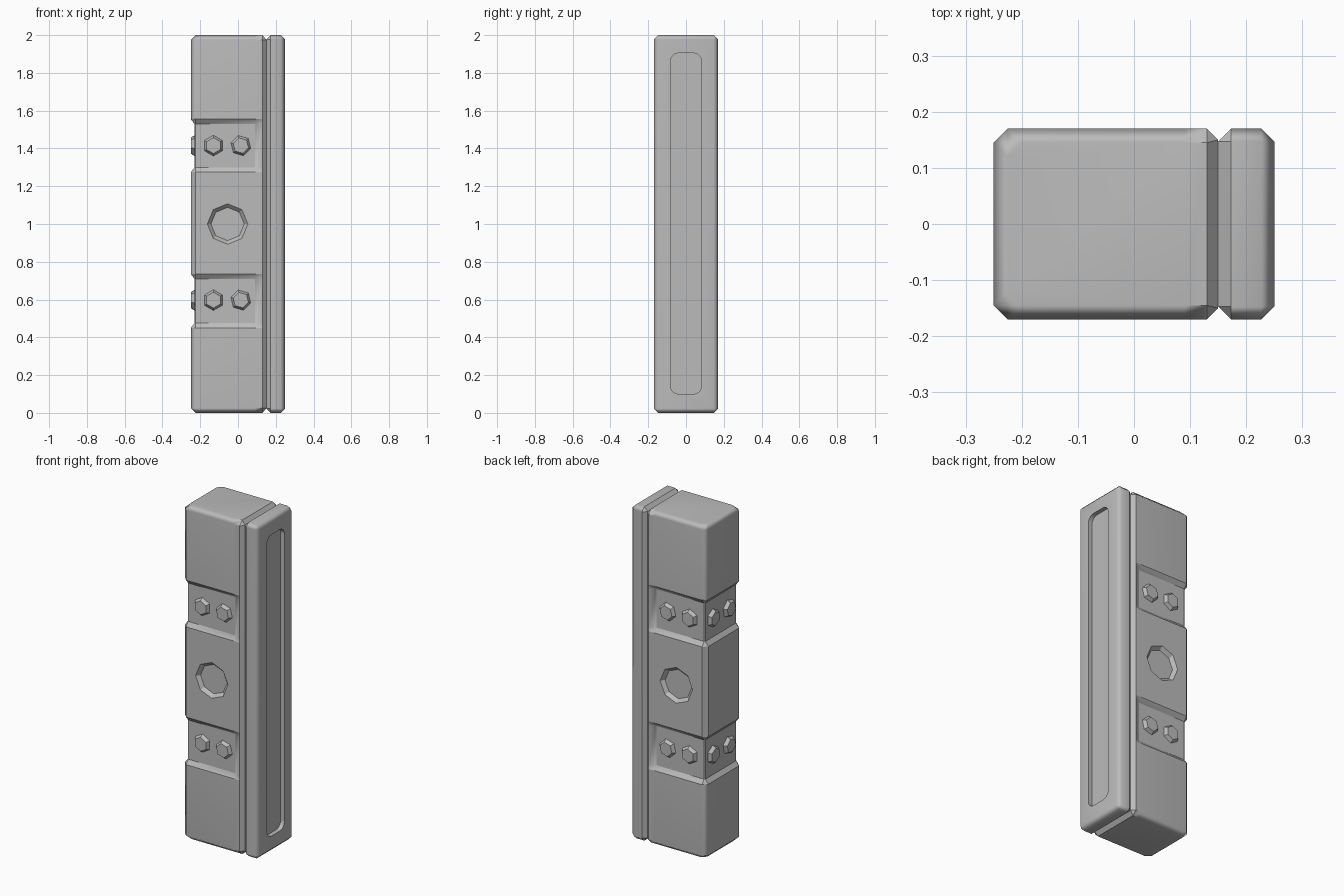
import bpy, bmesh, math
from mathutils import Vector, Matrix

cube = bpy.data.objects.get("Cube")
if cube:
    bpy.data.objects.remove(cube, do_unlink=True)

mat = bpy.data.materials.new("plain grey")
mat.use_nodes = True
GREY = (0.5, 0.5, 0.5, 1)
mat.diffuse_color = GREY
mat.node_tree.nodes["Principled BSDF"].inputs["Base Color"].default_value = GREY


def make(name, bm):
    bmesh.ops.recalc_face_normals(bm, faces=bm.faces)
    mesh = bpy.data.meshes.new(name)
    bm.to_mesh(mesh)
    bm.free()
    mesh.materials.append(mat)
    obj = bpy.data.objects.new(name, mesh)
    bpy.context.collection.objects.link(obj)
    return obj


def apply(obj, mod):
    bpy.context.view_layer.update()
    with bpy.context.temp_override(object=obj, active_object=obj, selected_objects=[obj]):
        bpy.ops.object.modifier_apply(modifier=mod.name)


def cut(obj, cutter):
    mod = obj.modifiers.new("cut", 'BOOLEAN')
    mod.operation = 'DIFFERENCE'
    mod.solver = 'EXACT'
    mod.object = cutter
    apply(obj, mod)
    bpy.data.objects.remove(cutter, do_unlink=True)


def shade(obj, is_sharp):
    """Smooth shading, with edges kept sharp by a rule on angle and midpoint."""
    bm = bmesh.new()
    bm.from_mesh(obj.data)
    for f in bm.faces:
        f.smooth = True
    for e in bm.edges:
        mid = (e.verts[0].co + e.verts[1].co) / 2
        e.smooth = not is_sharp(math.degrees(e.calc_face_angle(0)), mid)
    bm.to_mesh(obj.data)
    bm.free()
    mod = obj.modifiers.new("face weighting", 'WEIGHTED_NORMAL')
    mod.keep_sharp = True


def cone(name, sides, r1, r2, depth, base, direction, turn=0):
    """Tapered prism whose wide end r1 sits at base, pointing along direction."""
    bm = bmesh.new()
    bmesh.ops.create_cone(bm, cap_ends=True, segments=sides, radius1=r1, radius2=r2, depth=depth)
    rot = Vector(direction).to_track_quat('Z', 'Y').to_matrix().to_4x4()
    bm.transform(Matrix.Translation(base) @ rot @ Matrix.Rotation(turn, 4, 'Z')
                 @ Matrix.Translation((0, 0, depth / 2)))
    return make(name, bm)


L, W, SEAM, B, D = -0.25, 0.17, 0.15, 0.025, 0.02


# Main block: lofted rings, stepping in at the two recessed bands
def ring(bm, z, recess, inset):
    y = W - recess - inset
    c = 0.005 if recess else B
    left = L + recess + inset
    right = SEAM - (D if inset else 0)
    half = [(right, W - max(inset, D)), (SEAM - D, W - inset), (0.09, y),
            (left + c, y), (left, y - c)]
    pts = half + [(x, -v) for x, v in reversed(half)]
    return [bm.verts.new((x, v, z)) for x, v in pts]


levels = [(0, 0, B), (B, 0, 0)]
for low, high in ((0.45, 0.735), (1.275, 1.555)):
    levels += [(low, 0, 0), (low + B, D, 0), (high - B, D, 0), (high, 0, 0)]
levels += [(2 - B, 0, 0), (2, 0, B)]

bm = bmesh.new()
rings = [ring(bm, *lv) for lv in levels]
for a, b in zip(rings, rings[1:]):
    n = len(a)
    for i in range(n):
        j = (i + 1) % n
        bm.faces.new((a[i], a[j], b[j], b[i]))
bm.faces.new(rings[0])
bm.faces.new(rings[-1])
bmesh.ops.remove_doubles(bm, verts=bm.verts, dist=0.0005)
block = make("main_block", bm)

# Octagonal sockets, front and back
for s in (-1, 1):
    cut(block, cone("socket_cutter", 8, 0.117, 0.088, 0.03,
                    (-0.055, s * (W + 0.01), 1.0), (0, -s, 0)))
shade(block, lambda ang, p: ang > 25 and (0.3 < p.z < 1.7 or p.x > 0.1))

# Side panel with bevelled edges
bm = bmesh.new()
bmesh.ops.create_cube(bm, size=1)
bm.transform(Matrix.Translation((0.2, 0, 1)) @ Matrix.Diagonal((0.1, 2 * W, 2, 1)))
bmesh.ops.bevel(bm, geom=bm.edges[:], offset=0.023, segments=1, affect='EDGES')
panel = make("side_panel", bm)

# Long rounded slot in the panel
bm = bmesh.new()
r, hw, z0, z1 = 0.045, 0.083, 0.1, 1.905
outline = []
for k, (y, z) in enumerate(((hw - r, z1 - r), (r - hw, z1 - r), (r - hw, z0 + r), (hw - r, z0 + r))):
    for i in range(6):
        a = math.pi / 2 * (k + i / 5)
        outline.append(bm.verts.new((0.225, y + r * math.cos(a), z + r * math.sin(a))))
face = bm.faces.new(outline)
out = bmesh.ops.extrude_face_region(bm, geom=[face])
bmesh.ops.translate(bm, vec=(0.1, 0, 0), verts=[v for v in out["geom"] if isinstance(v, bmesh.types.BMVert)])
cut(panel, make("slot_cutter", bm))
shade(panel, lambda ang, p: ang > 50 or (ang > 25 and p.x < 0.18))

# Hexagonal bolts in both bands, on front, back and right side
for band, z in (("lower", 0.597), ("upper", 1.415)):
    for i in range(2):
        turn = math.radians(14 * i)
        for side, s in (("front", -1), ("back", 1)):
            cone(f"{band}_{side}_bolt_{i + 1}", 6, 0.058, 0.042, 0.025,
                 (-0.13 + 0.145 * i, s * (W - D - 0.005), z), (0, s, 0), turn)
        cone(f"{band}_side_bolt_{i + 1}", 6, 0.058, 0.042, 0.025,
             (L + D + 0.005, 0.075 - 0.15 * i, z), (-1, 0, 0), turn)
